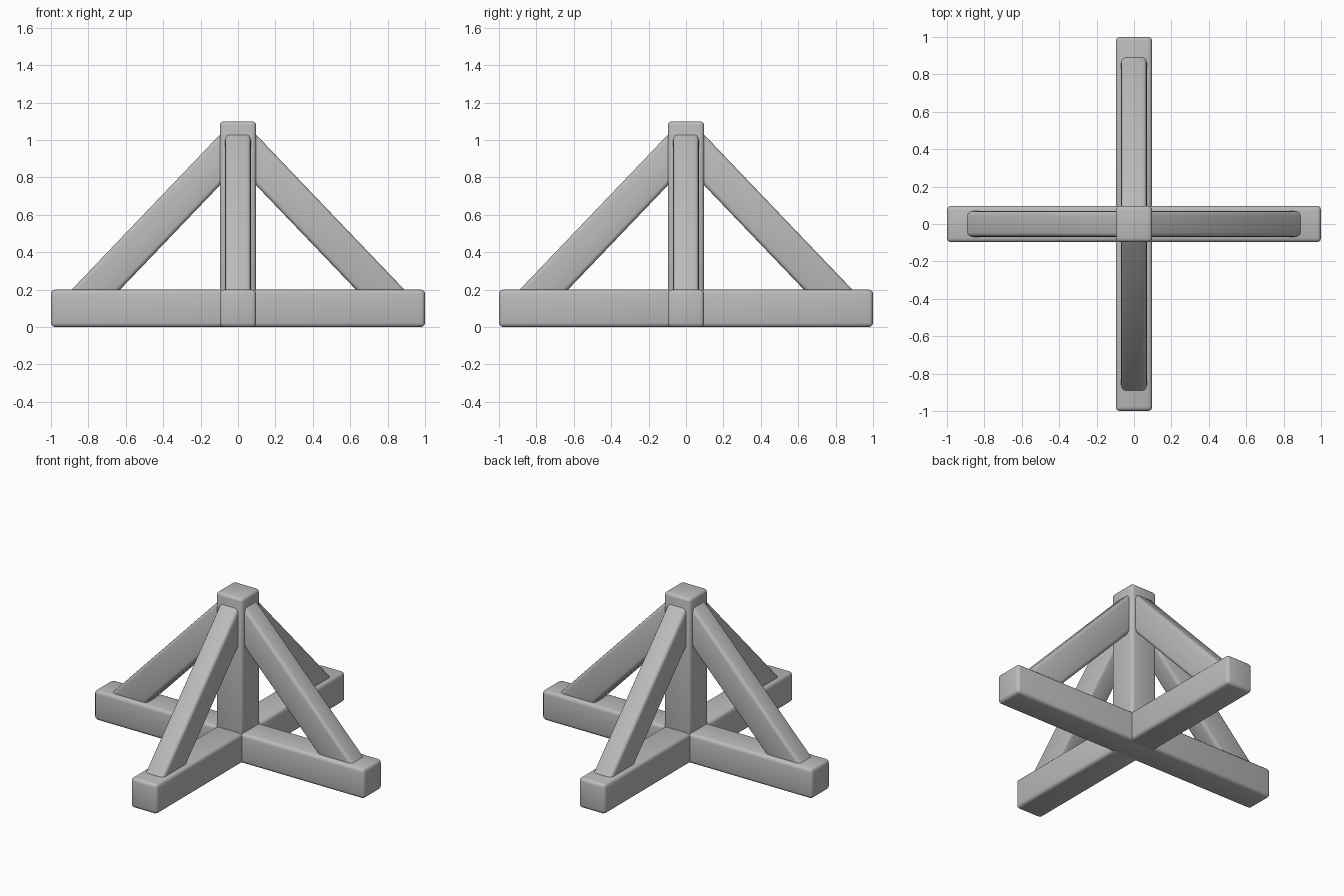
import bpy
from math import radians, sin, cos, pi
from mathutils import Matrix, Vector

default = bpy.data.objects.get("Cube")
if default:
    bpy.data.objects.remove(default, do_unlink=True)

# Single timber colour
grey = bpy.data.materials.new("plain grey")
grey.use_nodes = True
colour = (0.5, 0.5, 0.5, 1)
grey.diffuse_color = colour
grey.node_tree.nodes["Principled BSDF"].inputs["Base Color"].default_value = colour


def timber(name, size, placement, bevel=0.022):
    """Rounded-edge square timber, placed by a matrix."""
    bpy.ops.mesh.primitive_cube_add(size=1)
    ob = bpy.context.object
    ob.name = name
    ob.data.transform(Matrix.Diagonal((*size, 1)))
    ob.data.materials.append(grey)
    mod = ob.modifiers.new("rounded edges", 'BEVEL')
    mod.width = bevel
    mod.segments = 3
    bpy.ops.object.modifier_apply(modifier=mod.name)
    ob.data.transform(placement)
    bpy.ops.object.shade_smooth_by_angle(angle=radians(35))
    return ob


width = 0.195
height = 1.1

# Crossed base: one long beam, with a half beam let into each side
timber("base_beam", (2, width, 0.2), Matrix.Translation((0, 0, 0.1)))
for name, side in (("front", -1), ("back", 1)):
    timber(name + "_half_beam", (width, 0.95, 0.2),
           Matrix.Translation((0, side * 0.525, 0.1)))

# Centre post, standing on the crossing
timber("centre_post", (width, width, height - 0.06),
       Matrix.Translation((0, 0, height / 2 + 0.03)))

# Diagonal braces, with both ends buried in the post and the base
foot, head = Vector((0.76, 0, 0.2)), Vector((0.1, 0, 0.89))
along = (head - foot).normalized()
length = (head - foot).length + 0.26
slope = along.to_track_quat('Z', 'Y').to_matrix().to_4x4()
lean = Matrix.Translation((foot + head) / 2) @ slope
for i, name in enumerate(("left", "back", "right", "front")):
    turn = Matrix.Rotation(i * pi / 2, 4, 'Z')
    # the track rotation may swap cross axes, so pick the thick one by test
    sideways = abs((slope @ Vector((1, 0, 0))).y) > 0.5
    section = (0.137, 0.187) if sideways else (0.187, 0.137)
    timber(name + "_brace", (*section, length), turn @ lean)
